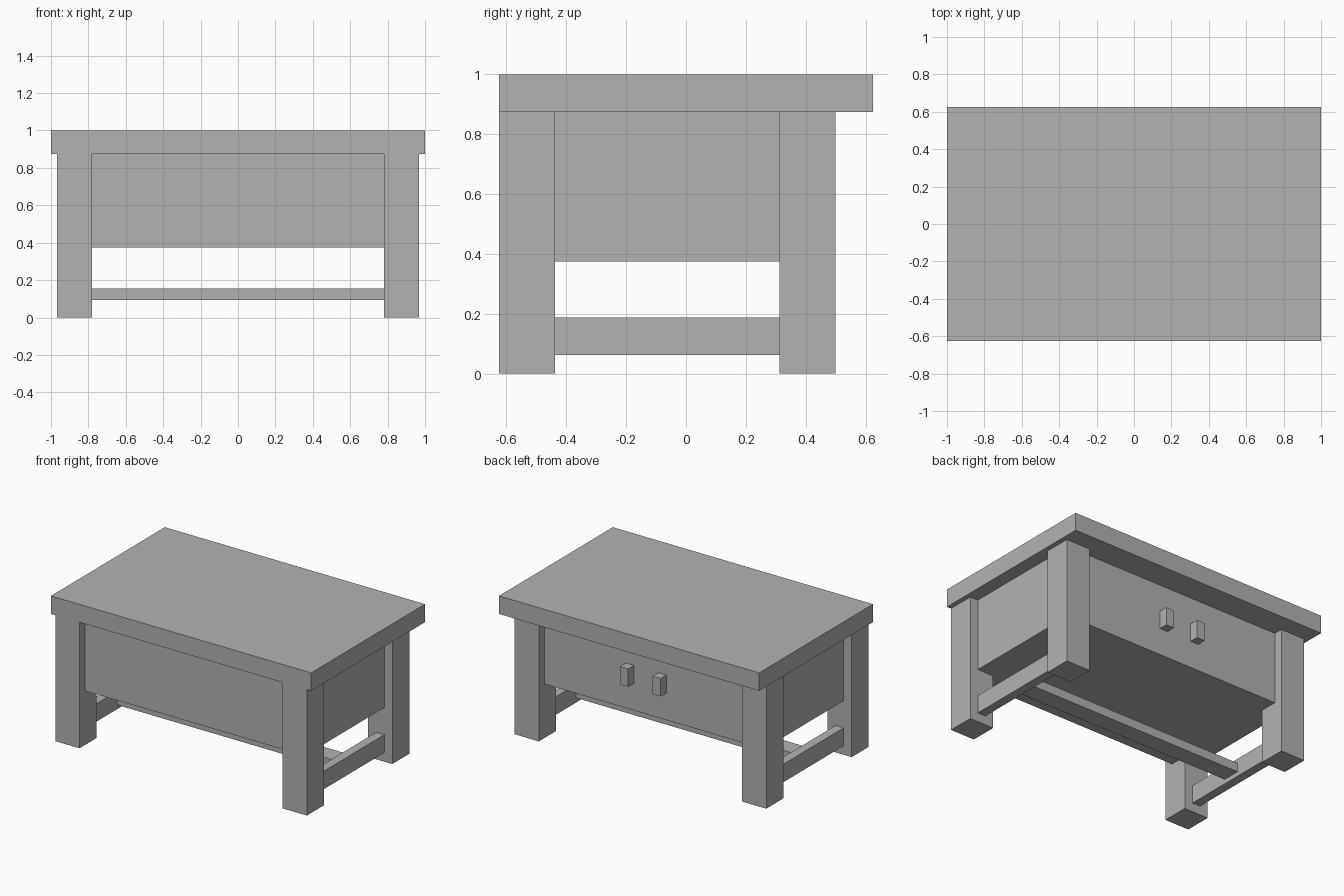
import bpy
import bmesh

if "Cube" in bpy.data.objects:
    bpy.data.objects.remove(bpy.data.objects["Cube"])

grey = bpy.data.materials.new("plain grey")
grey.diffuse_color = (0.448, 0.448, 0.448, 1.0)
grey.use_nodes = True
grey.node_tree.nodes["Principled BSDF"].inputs["Base Color"].default_value = grey.diffuse_color


def box(name, x, y, z):
    """Axis-aligned box from (min, max) ranges."""
    mesh = bpy.data.meshes.new(name)
    bm = bmesh.new()
    bmesh.ops.create_cube(bm, size=1.0)
    for v in bm.verts:
        v.co = [r[0] + (c + 0.5) * (r[1] - r[0]) for c, r in zip(v.co, (x, y, z))]
    bm.to_mesh(mesh)
    bm.free()
    mesh.materials.append(grey)
    obj = bpy.data.objects.new(name, mesh)
    bpy.context.collection.objects.link(obj)
    return obj


def mirrored(side, lo, hi):
    """Range mirrored across x = 0 for side -1."""
    return (lo, hi) if side > 0 else (-hi, -lo)


# Table top, overhanging at the back
box("table_top", (-1, 1), (-0.625, 0.625), (0.875, 1))

# Cabinet body between the legs
box("cabinet_body", (-0.906, 0.906), (-0.5625, 0.4375), (0.375, 0.875))

for side, label in ((-1, "left"), (1, "right")):
    # Legs
    leg_x = mirrored(side, 0.781, 0.967)
    box("front_leg_" + label, leg_x, (-0.625, -0.4375), (0, 0.875))
    box("back_leg_" + label, leg_x, (0.3125, 0.5), (0, 0.875))
    # Side stretcher joining front and back legs
    box("side_stretcher_" + label, mirrored(side, 0.844, 0.906),
        (-0.4375, 0.3125), (0.0625, 0.1875))
    # Door knobs on the back face
    box("knob_" + label, mirrored(side, 0.094, 0.156),
        (0.4375, 0.5), (0.5625, 0.6875))

# Long stretcher joining the two side stretchers
box("centre_stretcher", (-0.844, 0.844), (-0.125, 0.0), (0.094, 0.156))
